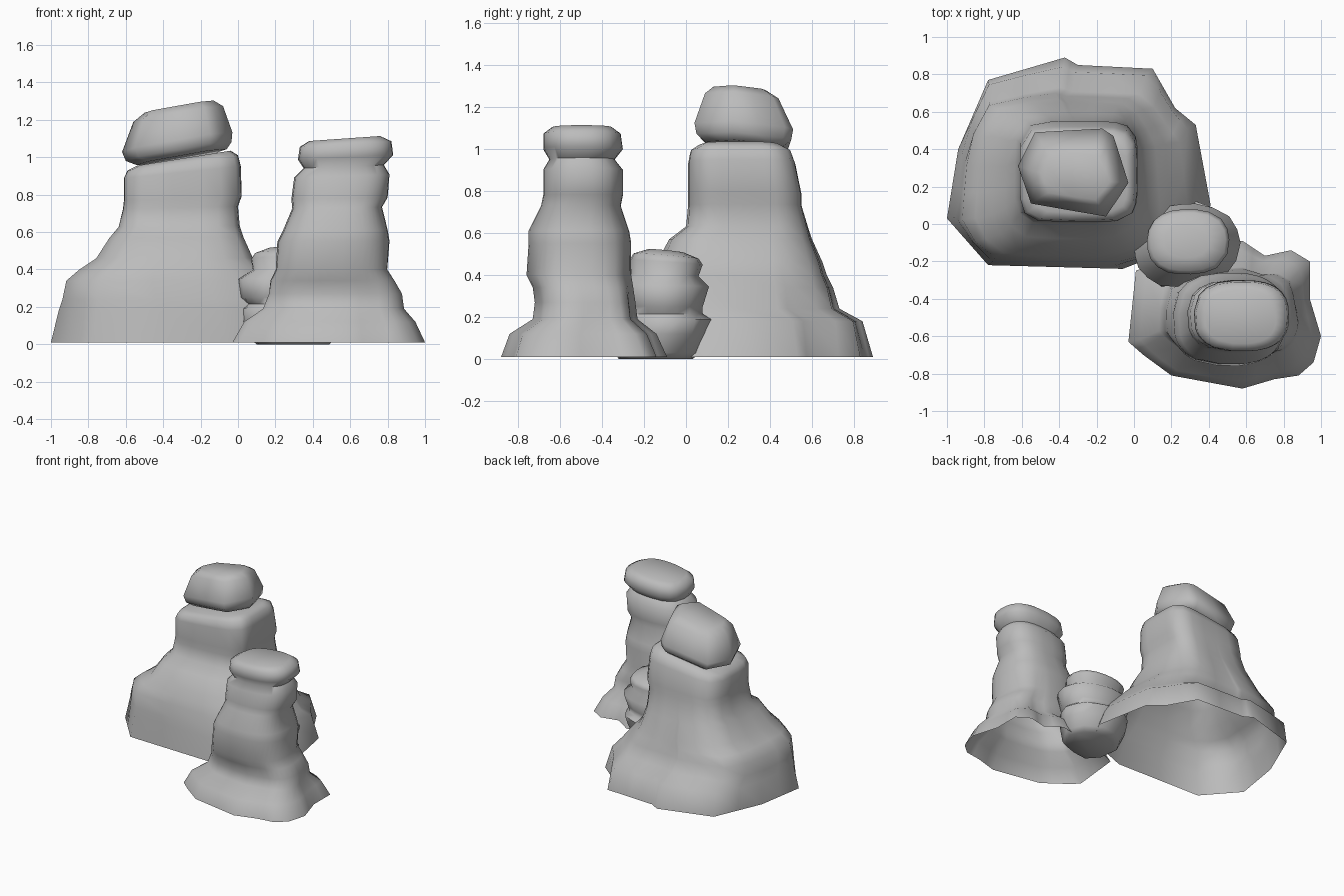
import bpy
import bmesh
from mathutils import Vector

default_cube = bpy.data.objects.get("Cube")
if default_cube:
    bpy.data.objects.remove(default_cube, do_unlink=True)


def make_material(name, color):
    material = bpy.data.materials.new(name)
    material.use_nodes = True
    material.diffuse_color = color
    shader = material.node_tree.nodes["Principled BSDF"]
    shader.inputs["Base Color"].default_value = color
    shader.inputs["Roughness"].default_value = 0.8
    return material


stone = make_material("grey stone", (0.5, 0.5, 0.5, 1.0))


def normalised(outline):
    """Scale an outline to a unit square and add a midpoint on every edge."""
    xs, ys = zip(*outline)
    centre = Vector((max(xs) + min(xs), max(ys) + min(ys))) / 2
    half_x, half_y = (max(xs) - min(xs)) / 2, (max(ys) - min(ys)) / 2
    corners = [Vector(((x - centre.x) / half_x, (y - centre.y) / half_y))
               for x, y in outline]
    dense = []
    for corner, following in zip(corners, corners[1:] + corners[:1]):
        dense += [corner, (corner + following) / 2]
    return dense


def rounded(point, squareness):
    """Project a point onto a rounded square along its own direction."""
    total = abs(point.x) ** squareness + abs(point.y) ** squareness
    return point / total ** (1 / squareness)


def make_rock(name, outline, rings, squareness, blend_height,
              tilt=(0, 0), tilt_power=4, close_bottom=False, smooth_angle=1.2):
    """Loft rings (z, x min, x max, y min, y max) from a rough footprint
    towards a rounded block, with a slope that grows towards the top."""
    footprint = normalised(outline)
    bottom, top = rings[0][0], rings[-1][0]
    bm = bmesh.new()
    loops = []
    for z, x_min, x_max, y_min, y_max in rings:
        blend = min(1, (z - bottom) / blend_height)
        slope = ((z - bottom) / (top - bottom)) ** tilt_power
        loop = []
        for point in footprint:
            shape = point.lerp(rounded(point, squareness), blend)
            dx = shape.x * (x_max - x_min) / 2
            dy = shape.y * (y_max - y_min) / 2
            lift = slope * (tilt[0] * dx + tilt[1] * dy)
            loop.append(bm.verts.new(((x_min + x_max) / 2 + dx,
                                      (y_min + y_max) / 2 + dy, z + lift)))
        loops.append(loop)

    # Side walls and caps
    count = len(footprint)
    for lower, upper in zip(loops, loops[1:]):
        for i in range(count):
            j = (i + 1) % count
            bm.faces.new((lower[i], lower[j], upper[j], upper[i]))
    bm.faces.new(loops[-1])
    if close_bottom:
        bm.faces.new(list(reversed(loops[0])))
    bmesh.ops.recalc_face_normals(bm, faces=bm.faces[:])

    mesh = bpy.data.meshes.new(name)
    bm.to_mesh(mesh)
    bm.free()
    mesh.materials.append(stone)
    rock = bpy.data.objects.new(name, mesh)
    bpy.context.collection.objects.link(rock)
    bpy.ops.object.select_all(action="DESELECT")
    rock.select_set(True)
    bpy.context.view_layer.objects.active = rock
    bpy.ops.object.shade_smooth_by_angle(angle=smooth_angle)
    return rock


# Broad rock stack with an open underside
make_rock(
    "large_rock",
    outline=[(-1, .03), (-.94, .4), (-.78, .77), (-.37, .89), (-.3, .85),
             (.1, .83), (.22, .62), (.33, .53), (.41, .1), (.3, -.1),
             (-.06, -.24), (-.78, -.22)],
    rings=[(.01, -1, .41, -.24, .89),
           (.18, -.96, .34, -.22, .84),
           (.24, -.94, .29, -.21, .73),
           (.34, -.92, .2, -.19, .7),
           (.4, -.85, .14, -.17, .67),
           (.46, -.76, .08, -.14, .65),
           (.57, -.69, .03, -.08, .6),
           (.63, -.64, .01, 0, .58),
           (.73, -.615, 0, .01, .55),
           (.78, -.61, .02, .01, .55),
           (.92, -.61, .015, .01, .52),
           (.97, -.59, 0, .02, .5),
           (.995, -.54, -.04, .06, .45)],
    squareness=5, blend_height=.7, tilt=(.16, 0), tilt_power=6)

# Loose boulder balanced on the broad stack
make_rock(
    "balanced_boulder",
    outline=[(-.62, .32), (-.53, .5), (-.17, .52), (-.11, .48),
             (-.03, .23), (-.15, .05), (-.55, .12)],
    rings=[(1, -.54, -.06, .09, .46),
           (1.03, -.6, -.035, .05, .5),
           (1.08, -.62, -.03, .04, .51),
           (1.23, -.56, -.08, .09, .44),
           (1.27, -.5, -.13, .13, .38)],
    squareness=4, blend_height=4, tilt=(.17, -.06), tilt_power=0,
    close_bottom=True)

# Slender layered pillar with an open underside
make_rock(
    "tall_pillar",
    outline=[(-.03, -.63), (.05, -.7), (.2, -.81), (.58, -.88), (.75, -.83),
             (.88, -.81), (.96, -.74), (1, -.6), (.94, -.4), (.94, -.2),
             (.84, -.14), (.7, -.17), (.58, -.09), (.25, -.15), (.01, -.25)],
    rings=[(.01, -.03, 1, -.88, -.09),
           (.12, .03, .95, -.84, -.14),
           (.19, .13, .89, -.73, -.23),
           (.27, .16, .88, -.72, -.24),
           (.34, .17, .84, -.73, -.25),
           (.4, .2, .8, -.76, -.26),
           (.55, .21, .81, -.75, -.26),
           (.61, .24, .8, -.75, -.27),
           (.73, .29, .77, -.69, -.31),
           (.78, .285, .8, -.68, -.3),
           (.9, .3, .81, -.68, -.3),
           (.95, .35, .78, -.65, -.34),
           (1, .32, .83, -.68, -.3),
           (1.07, .33, .82, -.68, -.31),
           (1.1, .38, .76, -.64, -.35)],
    squareness=2.6, blend_height=.45, tilt=(.07, 0))

# Short layered pillar between the two stacks
make_rock(
    "short_pillar",
    outline=[(0, -.1), (.02, -.24), (.13, -.35), (.3, -.33), (.46, -.28),
             (.57, -.1), (.5, .04), (.33, .12), (.17, .09), (.08, .02)],
    rings=[(0, .1, .49, -.32, .03),
           (.03, .06, .52, -.34, .07),
           (.12, .02, .55, -.34, .1),
           (.19, .02, .56, -.34, .12),
           (.215, .05, .53, -.31, .08),
           (.25, .01, .55, -.32, .08),
           (.35, 0, .57, -.34, .11),
           (.4, .08, .5, -.27, .06),
           (.46, .07, .51, -.27, .08),
           (.49, .09, .49, -.25, .06),
           (.515, .16, .4, -.18, -.01)],
    squareness=2.5, blend_height=.5, tilt=(.03, -.1), close_bottom=True)
